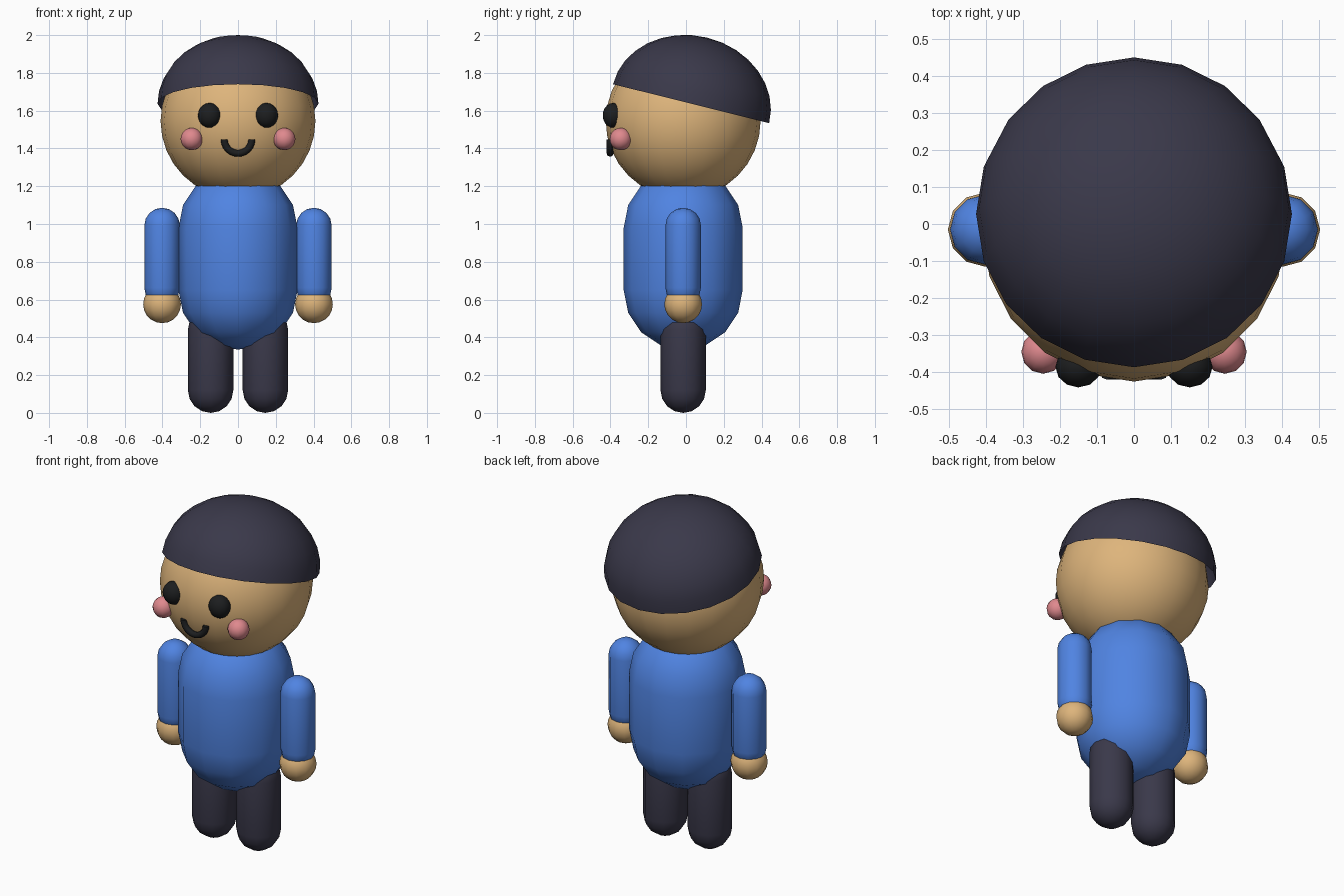
import bpy, bmesh
from math import pi, sin, cos, radians
from mathutils import Vector, Matrix

cube = bpy.data.objects.get("Cube")
if cube:
    bpy.data.objects.remove(cube, do_unlink=True)


def material(name, rgb):
    m = bpy.data.materials.new(name)
    m.use_nodes = True
    m.diffuse_color = (*rgb, 1)
    m.node_tree.nodes["Principled BSDF"].inputs["Base Color"].default_value = (*rgb, 1)
    return m


skin = material("skin", (0.73, 0.46, 0.20))
blue = material("shirt_blue", (0.08, 0.23, 0.76))
dark = material("dark_slate", (0.042, 0.04, 0.068))
black = material("black", (0.012, 0.013, 0.014))
pink = material("cheek_pink", (0.74, 0.25, 0.27))


def finish(name, bm, mat, smooth_angle=None):
    bmesh.ops.remove_doubles(bm, verts=bm.verts, dist=1e-5)
    bmesh.ops.recalc_face_normals(bm, faces=bm.faces)
    mesh = bpy.data.meshes.new(name)
    bm.to_mesh(mesh)
    bm.free()
    mesh.materials.append(mat)
    mesh.shade_smooth()
    if smooth_angle:
        mesh.set_sharp_from_angle(angle=smooth_angle)
    ob = bpy.data.objects.new(name, mesh)
    bpy.context.scene.collection.objects.link(ob)
    return ob


def rounded(name, mat, center, radius, straight=0, sides=12, caps=4,
            scale=(1, 1, 1), dome=False, tilt=0):
    """Sphere, capsule (straight > 0) or open dome, revolved around z."""
    top = [(radius * sin(pi / 2 * i / caps), straight / 2 + radius * cos(pi / 2 * i / caps))
           for i in range(caps + 1)]
    profile = top if dome else top + [(r, -z) for r, z in reversed(top)]
    bm = bmesh.new()
    vs = [bm.verts.new((r, 0, z)) for r, z in profile]
    es = [bm.edges.new(pair) for pair in zip(vs, vs[1:]) if (pair[0].co - pair[1].co).length > 1e-6]
    bmesh.ops.spin(bm, geom=vs + es, cent=(0, 0, 0), axis=(0, 0, 1), angle=2 * pi, steps=sides)
    place = (Matrix.Translation(center) @ Matrix.Rotation(tilt, 4, "X")
             @ Matrix.Diagonal((*scale, 1)))
    bmesh.ops.transform(bm, matrix=place, verts=bm.verts)
    return finish(name, bm, mat)


Y = -0.015

# Head, hair cap and torso
rounded("head", skin, (0, Y, 1.546), 0.41, sides=20, caps=8)
rounded("hair", dark, (0, 0.027, 1.637), 0.426, sides=20, caps=8,
        scale=(1, 1, 0.845), dome=True, tilt=-radians(14))
rounded("torso", blue, (0, Y, 0.815), 0.315, straight=0.33)

# Paired limbs and facial features
for side, s in (("left", 1), ("right", -1)):
    rounded(side + "_arm", blue, (s * 0.402, Y, 0.827), 0.094, straight=0.33)
    rounded(side + "_hand", skin, (s * 0.402, Y, 0.575), 0.1, sides=12, caps=5)
    rounded(side + "_leg", dark, (s * 0.145, Y, 0.28), 0.12, straight=0.32)
    rounded(side + "_eye", black, (s * 0.15, -0.385, 1.575), 0.062, sides=12, caps=5,
            scale=(1, 0.9, 1.06))
    rounded(side + "_cheek", pink, (s * 0.245, -0.345, 1.45), 0.059, sides=12, caps=5)

# Smile: a half ring with closed ends
bm = bmesh.new()
bmesh.ops.create_circle(bm, segments=8, radius=0.018,
                        matrix=Matrix.Translation((0.073, 0, 0)))
bmesh.ops.spin(bm, geom=bm.verts[:] + bm.edges[:], cent=(0, 0, 0), axis=(0, 1, 0),
               angle=pi, steps=12)
# Keep the arc below its centre
if sum(v.co.z for v in bm.verts) > 0:
    bmesh.ops.scale(bm, vec=(1, 1, -1), verts=bm.verts)
bmesh.ops.holes_fill(bm, edges=[e for e in bm.edges if e.is_boundary], sides=8)
bmesh.ops.translate(bm, vec=Vector((0, -0.402, 1.447)), verts=bm.verts)
finish("mouth", bm, black, radians(50))
